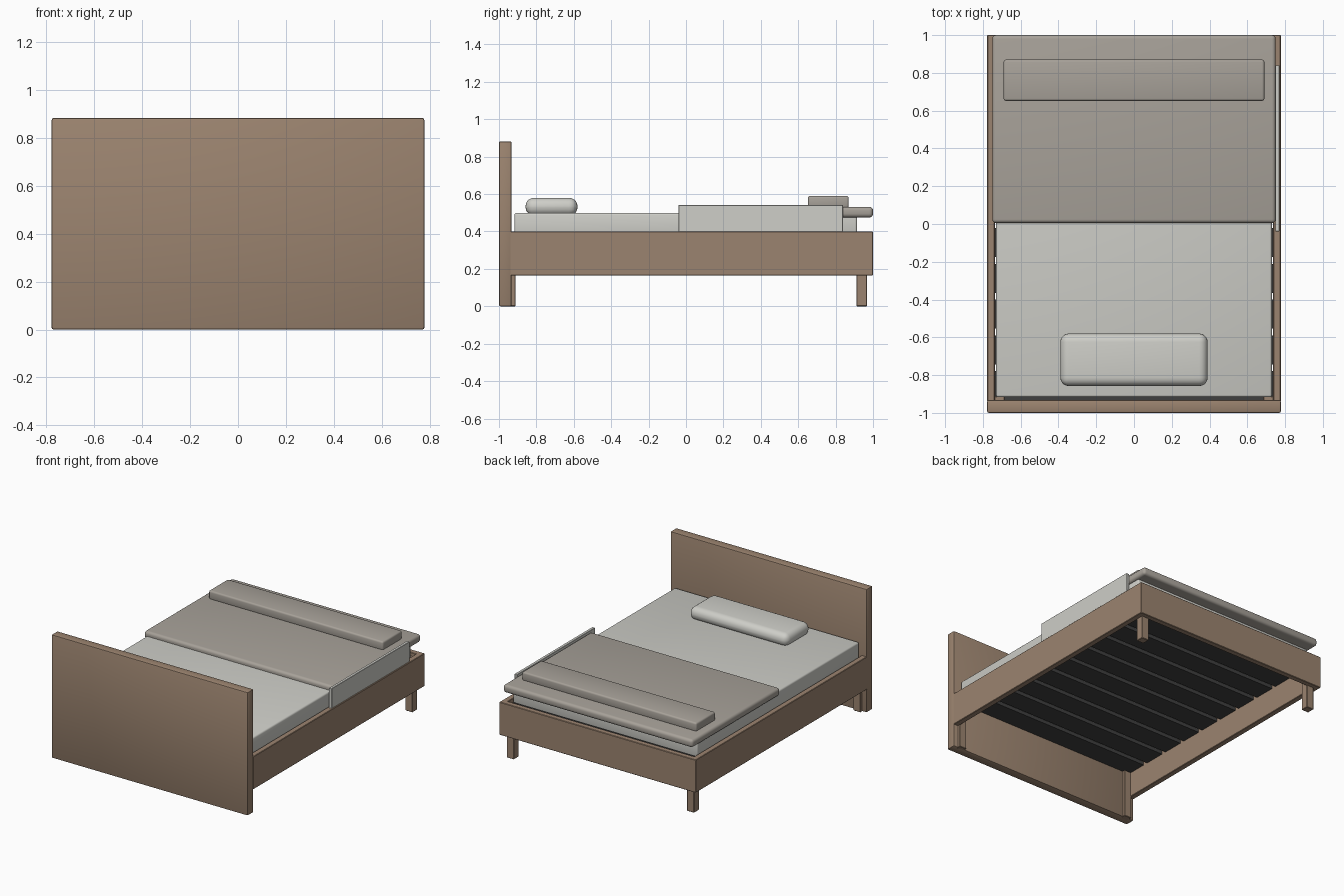
import bpy
import math

if "Cube" in bpy.data.objects:
    bpy.data.objects.remove(bpy.data.objects["Cube"])


def material(name, rgb):
    m = bpy.data.materials.new(name)
    m.diffuse_color = (*rgb, 1)
    m.use_nodes = True
    m.node_tree.nodes["Principled BSDF"].inputs["Base Color"].default_value = m.diffuse_color
    return m


WOOD = material("wood", (0.33, 0.23, 0.16))
LINEN = material("linen", (0.62, 0.62, 0.58))
WOOL = material("wool", (0.39, 0.36, 0.32))
DARK = material("dark_slat", (0.05, 0.05, 0.05))


def box(name, x, y, z, mat, bevel=0.0, segments=1):
    """Box from (min, max) ranges, with rounded edges."""
    bpy.ops.mesh.primitive_cube_add(
        size=1, location=[(a + b) / 2 for a, b in (x, y, z)])
    ob = bpy.context.object
    ob.name = name
    ob.scale = [b - a for a, b in (x, y, z)]
    bpy.ops.object.transform_apply(location=False, rotation=False, scale=True)
    ob.data.materials.append(mat)
    if bevel:
        mod = ob.modifiers.new("round", 'BEVEL')
        mod.width = bevel
        mod.segments = segments
        bpy.ops.object.modifier_apply(modifier=mod.name)
        if segments > 1:
            bpy.ops.object.shade_smooth_by_angle(angle=math.radians(35))
    return ob


# Frame
box("headboard", (-0.777, 0.777), (-1.0, -0.932), (0, 0.882), WOOD, 0.008, 2)
box("foot_rail", (-0.777, 0.777), (0.96, 1.0), (0.165, 0.4), WOOD, 0.003)
for side, s in (("left", -1), ("right", 1)):
    box(side + "_rail", sorted((s * 0.737, s * 0.777)), (-0.94, 0.998),
        (0.165, 0.4), WOOD, 0.003)
    # Corner legs stand inside the rails
    for end, y in (("head", (-0.97, -0.912)), ("foot", (0.912, 0.968))):
        box(f"{end}_{side}_leg", sorted((s * 0.685, s * 0.742)), y,
            (0, 0.375), WOOD, 0.003)

# Slats
count = 10
pitch = 1.89 / count
for i in range(count):
    y = -0.932 + pitch * i
    box(f"slat_{i + 1}", (-0.737, 0.737), (y, y + pitch - 0.035),
        (0.345, 0.37), DARK)

# Mattress and bedding
box("mattress", (-0.73, 0.73), (-0.917, 0.915), (0.372, 0.5), LINEN, 0.012, 3)
box("pillow", (-0.39, 0.39), (-0.858, -0.58), (0.485, 0.58), LINEN, 0.045, 5)
box("blanket", (-0.75, 0.75), (0.005, 1.0), (0.475, 0.532), WOOL, 0.02, 4)
box("folded_throw", (-0.69, 0.69), (0.652, 0.87), (0.525, 0.59), WOOL, 0.012, 3)
box("blanket_side_drop", (0.748, 0.769), (-0.04, 0.84), (0.385, 0.542), LINEN, 0.002)
